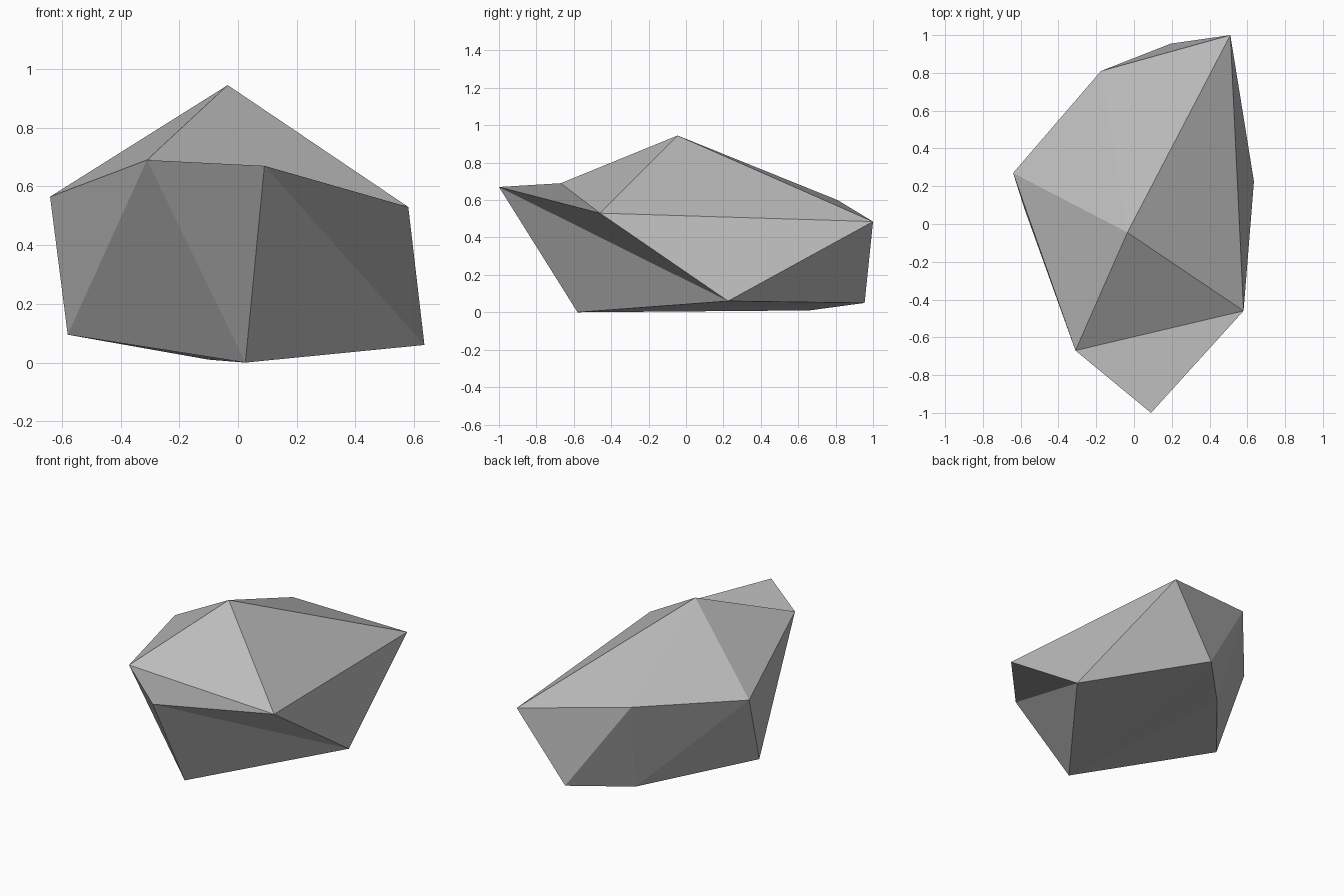
import bpy
import bmesh

old = bpy.data.objects.get("Cube")
if old:
    bpy.data.objects.remove(old, do_unlink=True)

# Corners of the boulder
corners = {
    "A": (-0.035, -0.045, 0.945),  # peak
    "B": (0.51, 1.0, 0.485),       # upper ring
    "C": (0.58, -0.46, 0.53),
    "E": (-0.31, -0.67, 0.69),
    "F": (-0.64, 0.27, 0.565),
    "G": (-0.175, 0.81, 0.60),
    "D": (0.09, -1.0, 0.67),       # front overhang
    "H": (0.635, 0.225, 0.06),     # lower ring
    "I": (0.195, 0.955, 0.05),
    "L": (-0.10, 0.66, 0.01),
    "K": (-0.58, 0.08, 0.095),
    "J": (0.025, -0.58, 0.0),
}

# Facets by group, each a triangle between named corners
cap = "ABG AGF AFE AEC ACB CED"
sides = "DCH DHJ DJE EJK EKF FKL FLG GLI GIB BIH BHC"
underside = "JHI JIL JLK"

stone = bpy.data.materials.new("stone_grey")
stone.use_nodes = True
colour = (0.5, 0.5, 0.5, 1.0)
stone.diffuse_color = colour
stone.node_tree.nodes["Principled BSDF"].inputs["Base Color"].default_value = colour

bm = bmesh.new()
vert = {name: bm.verts.new(co) for name, co in corners.items()}
for group in (cap, sides, underside):
    for facet in group.split():
        bm.faces.new([vert[name] for name in facet])
bmesh.ops.recalc_face_normals(bm, faces=bm.faces[:])

mesh = bpy.data.meshes.new("boulder")
bm.to_mesh(mesh)
bm.free()
mesh.materials.append(stone)
boulder = bpy.data.objects.new("boulder", mesh)
bpy.context.collection.objects.link(boulder)
